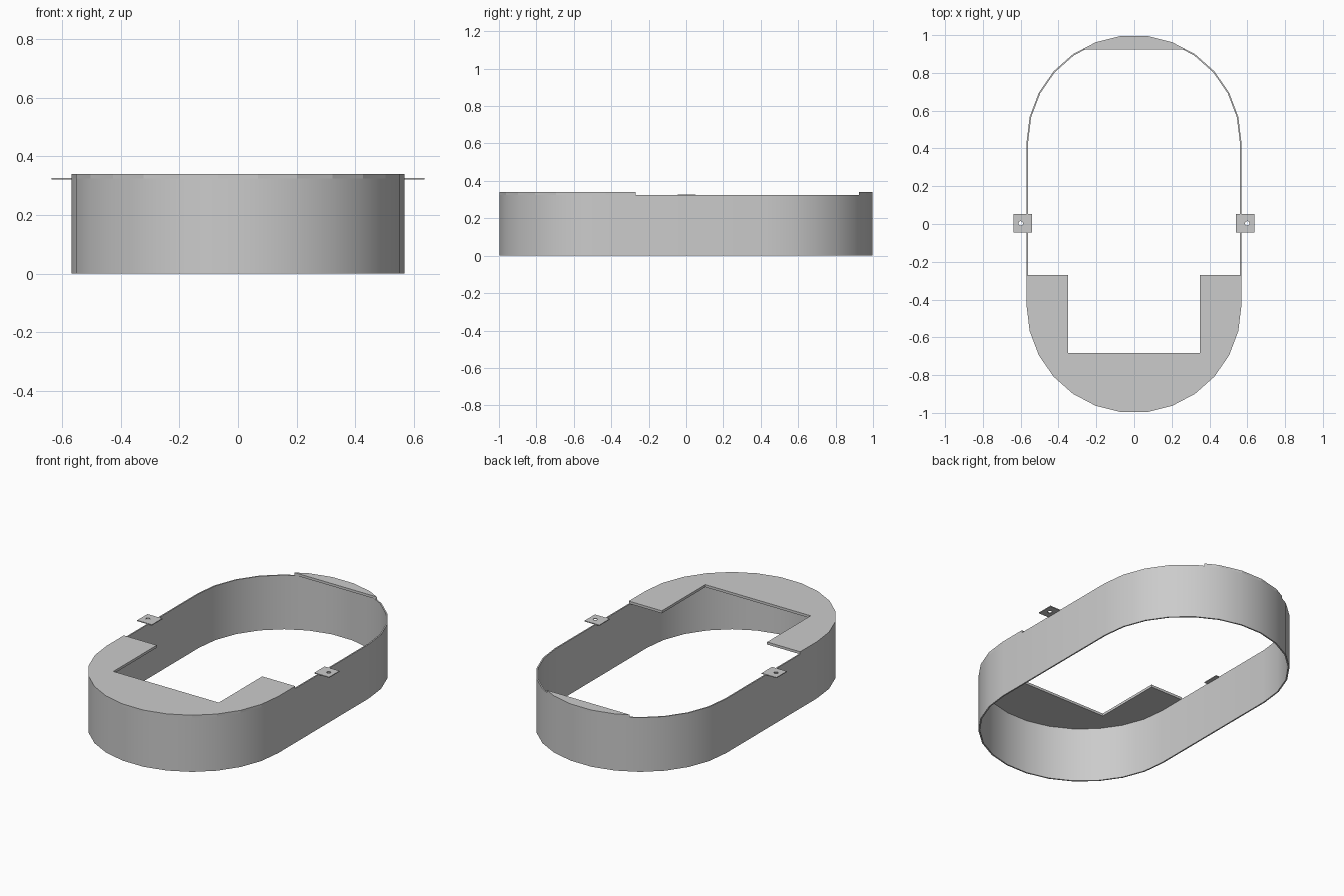
import bpy, bmesh
from math import sin, cos, pi

if "Cube" in bpy.data.objects:
    bpy.data.objects.remove(bpy.data.objects["Cube"])

SEG = 13          # facets per rounded end
R, CY = 0.569, 0.431
WALL_TOP, TOP = 0.325, 0.34
THICK = 0.008


def make_object(name, bm):
    bmesh.ops.recalc_face_normals(bm, faces=bm.faces)
    mesh = bpy.data.meshes.new(name)
    bm.to_mesh(mesh)
    bm.free()
    ob = bpy.data.objects.new(name, mesh)
    bpy.context.collection.objects.link(ob)
    return ob


def prism(name, pts, z0, z1):
    """Solid plate from a 2D outline."""
    bm = bmesh.new()
    lo = [bm.verts.new((x, y, z0)) for x, y in pts]
    hi = [bm.verts.new((x, y, z1)) for x, y in pts]
    bm.faces.new(lo)
    bm.faces.new(hi)
    n = len(pts)
    for i in range(n):
        j = (i + 1) % n
        bm.faces.new((lo[i], lo[j], hi[j], hi[i]))
    return make_object(name, bm)


def ring_prism(name, outer, inner, z0, z1):
    """Solid band between two 2D loops with equal point counts."""
    bm = bmesh.new()
    loops = [[bm.verts.new((x, y, z)) for x, y in pts]
             for pts, z in ((outer, z0), (outer, z1), (inner, z1), (inner, z0))]
    n = len(outer)
    for a, b in zip(loops, loops[1:] + loops[:1]):
        for i in range(n):
            j = (i + 1) % n
            bm.faces.new((a[i], a[j], b[j], b[i]))
    return make_object(name, bm)


def arc(r, side):
    """Rounded end: side=1 runs right to left at the back, -1 left to right at the front."""
    return [(side * r * cos(pi * i / SEG), side * (CY + r * sin(pi * i / SEG)))
            for i in range(SEG + 1)]


# Oval side wall
wall = ring_prism("side_wall", arc(R, 1) + arc(R, -1),
                  arc(R - THICK, 1) + arc(R - THICK, -1), 0, WALL_TOP)
bpy.context.view_layer.objects.active = wall
wall.select_set(True)
bpy.ops.object.shade_smooth_by_angle()

# Front top plate with rectangular notch
prism("front_plate", arc(R, -1) + [(R, -0.27), (0.35, -0.27), (0.35, -0.682),
                                   (-0.35, -0.682), (-0.35, -0.27), (-R, -0.27)],
      WALL_TOP, TOP)

# Back top plate: rounded end cut straight across
CUT = 0.925
back = arc(R, 1)
cap = []
for (x0, y0), (x1, y1) in zip(back, back[1:]):
    if (y0 < CUT) != (y1 < CUT):
        cap.append((x0 + (x1 - x0) * (CUT - y0) / (y1 - y0), CUT))
    if y1 >= CUT:
        cap.append((x1, y1))
prism("back_plate", cap, WALL_TOP, TOP)

# Side mounting tabs with screw holes, mirrored
dirs = [(cos(2 * pi * i / 16), sin(2 * pi * i / 16)) for i in range(16)]
square = [(0.588 + 0.049 * c / max(abs(c), abs(s)),
           0.003 + 0.049 * s / max(abs(c), abs(s))) for c, s in dirs]
hole = [(0.6 + 0.012 * c, 0.003 + 0.012 * s) for c, s in dirs]
tab = ring_prism("mounting_tabs", square, hole, 0.322, 0.327)
mirror = tab.modifiers.new("mirror", 'MIRROR')
mirror.use_axis[0] = True
